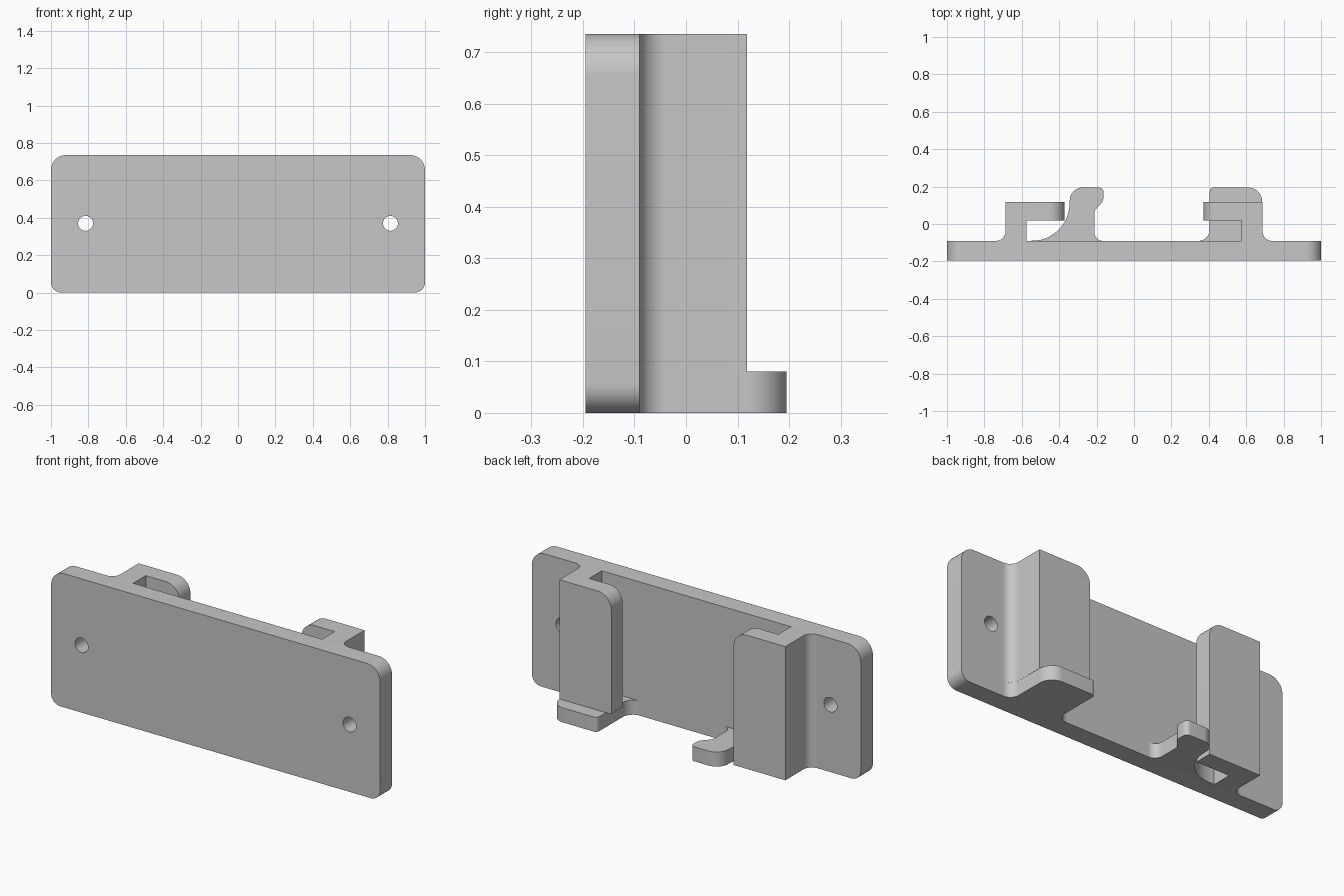
import bpy, bmesh, math
from mathutils import Vector

old = bpy.data.objects.get("Cube")
if old:
    bpy.data.objects.remove(old, do_unlink=True)

HEIGHT = 0.735      # full height of plate and rails
BACK = -0.09        # rear face of the plate
HOOK_TOP = 0.08     # height of the bottom stops

grey = bpy.data.materials.new("plain grey")
grey.use_nodes = True
colour = (0.57, 0.57, 0.57, 1)
grey.diffuse_color = colour
grey.node_tree.nodes["Principled BSDF"].inputs["Base Color"].default_value = colour


def rounded(corners, steps=10):
    """Outline through (x, y[, radius]) corners, with arcs at the radii."""
    out = []
    for i, corner in enumerate(corners):
        p = Vector(corner[:2])
        if len(corner) == 2:
            arc = [p]
        else:
            r = corner[2]
            a = (Vector(corners[i - 1][:2]) - p).normalized()
            b = (Vector(corners[(i + 1) % len(corners)][:2]) - p).normalized()
            half = a.angle(b) / 2
            centre = p + (a + b).normalized() * r / math.sin(half)
            start = p + a * r / math.tan(half) - centre
            end = p + b * r / math.tan(half) - centre
            arc = [centre + start.lerp(end, k / steps).normalized() * r
                   for k in range(steps + 1)]
        out += [q for q in arc if not out or (q - out[-1]).length > 0.001]
    if (out[0] - out[-1]).length < 0.001:
        out.pop()
    return out


def extrude(name, corners, low, high, axis="Z"):
    """Extrude an outline along Z (drawn in x, y) or along Y (drawn in x, z)."""
    place = (lambda p: (p.x, p.y, low)) if axis == "Z" else (lambda p: (p.x, low, p.y))
    move = (0, 0, high - low) if axis == "Z" else (0, high - low, 0)
    bm = bmesh.new()
    face = bm.faces.new([bm.verts.new(place(p)) for p in rounded(corners)])
    grown = bmesh.ops.extrude_face_region(bm, geom=[face], use_keep_orig=True)
    verts = [g for g in grown["geom"] if isinstance(g, bmesh.types.BMVert)]
    bmesh.ops.translate(bm, verts=verts, vec=move)
    bmesh.ops.recalc_face_normals(bm, faces=bm.faces)
    mesh = bpy.data.meshes.new(name)
    bm.to_mesh(mesh)
    bm.free()
    mesh.materials.append(grey)
    obj = bpy.data.objects.new(name, mesh)
    bpy.context.collection.objects.link(obj)
    return obj


def smooth(obj):
    bpy.ops.object.select_all(action="DESELECT")
    obj.select_set(True)
    bpy.context.view_layer.objects.active = obj
    bpy.ops.object.shade_smooth_by_angle(angle=math.radians(30))


# Mounting plate with rounded corners and two screw holes
plate = extrude("mounting_plate", [(-1, 0, 0.055), (1, 0, 0.055),
                (1, HEIGHT, 0.08), (-1, HEIGHT, 0.08)], -0.195, BACK, "Y")
for side in (-1, 1):
    bpy.ops.mesh.primitive_cylinder_add(vertices=32, radius=0.04, depth=0.4,
        location=(side * 0.815, -0.14, 0.37), rotation=(math.pi / 2, 0, 0))
    cutter = bpy.context.object
    cutter.name = "screw_hole_cutter"
    cutter.hide_render = True
    cut = plate.modifiers.new("screw_hole", "BOOLEAN")
    cut.operation = "DIFFERENCE"
    cut.solver = "EXACT"
    cut.object = cutter
    bpy.context.view_layer.objects.active = plate
    bpy.ops.object.modifier_apply(modifier=cut.name)
    bpy.data.objects.remove(cutter, do_unlink=True)
parts = [plate]

# Rails: a filleted wall and an overhanging lip with one rounded top corner
for side, name, low in ((-1, "right", 0), (1, "left", HOOK_TOP)):
    wall = [(0.575, BACK), (0.575, 0.118), (0.687, 0.118),
            (0.687, BACK, 0.05), (0.737, BACK)]
    lip = [(0.575, low), (0.575, HEIGHT), (0.372, HEIGHT, 0.08), (0.372, low)]
    mirror = lambda pts: [(side * p[0], *p[1:]) for p in pts]
    parts.append(extrude(name + "_rail_wall", mirror(wall), low, HEIGHT))
    parts.append(extrude(name + "_rail_lip", mirror(lip), 0.02, 0.118, "Y"))

# Solid bottom stop under the left rail
parts.append(extrude("left_bottom_stop", [
    (0.345, BACK), (0.405, BACK, 0.06), (0.405, 0.195, 0.02),
    (0.685, 0.195, 0.075), (0.687, BACK, 0.05), (0.737, BACK)], 0, HOOK_TOP))

# Curved hook beside the right rail
parts.append(extrude("right_bottom_hook", [
    (-0.56, BACK), (-0.355, BACK, 0.2), (-0.34, 0.195, 0.07),
    (-0.163, 0.195, 0.025), (-0.163, 0.125, 0.05), (-0.212, 0.07, 0.04),
    (-0.212, BACK, 0.045), (-0.167, BACK)], 0, HOOK_TOP))

for part in parts:
    smooth(part)
